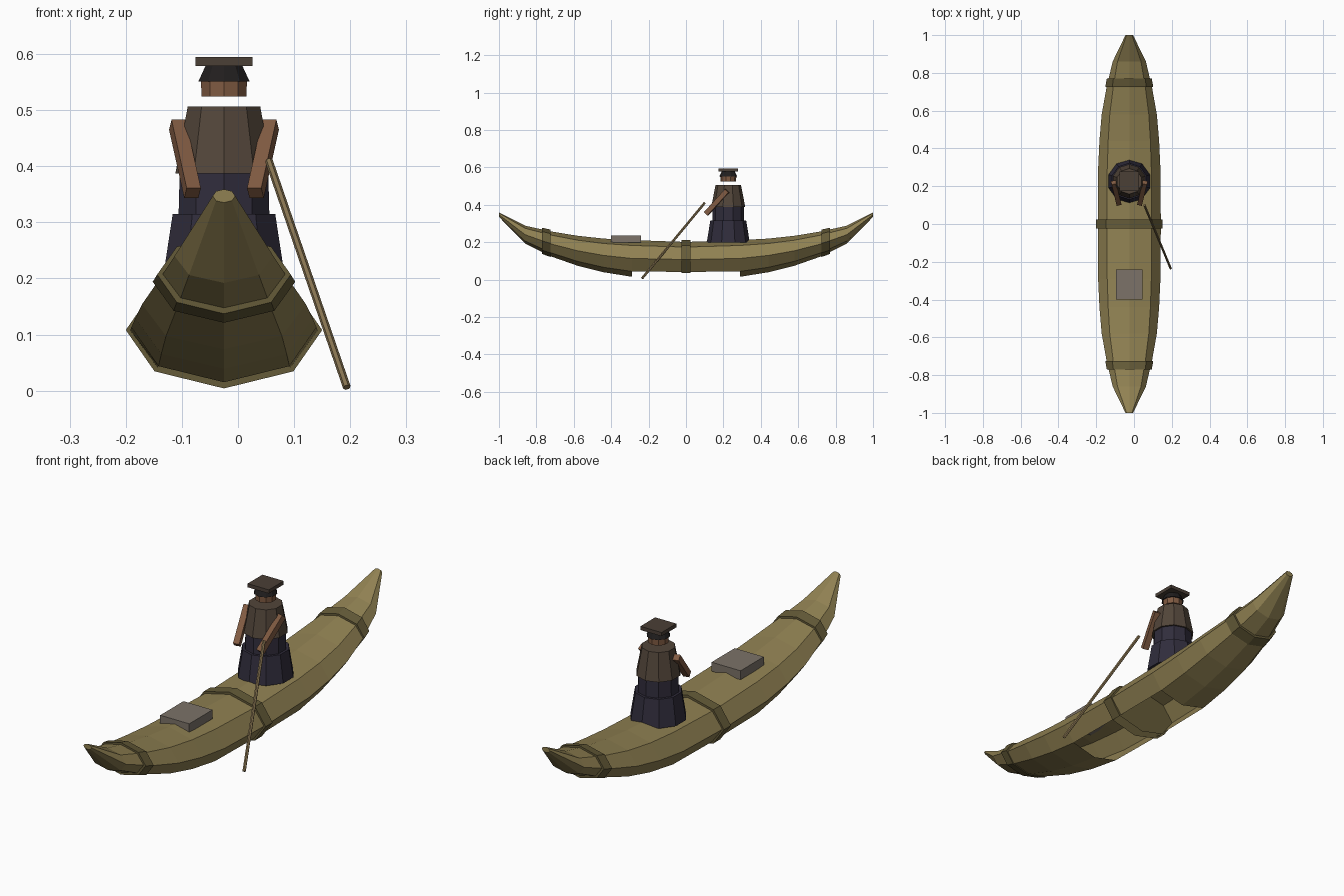
import bpy, math
from mathutils import Vector

if "Cube" in bpy.data.objects:
    bpy.data.objects.remove(bpy.data.objects["Cube"])

CX = -0.025  # centreline of boat and rower


def mat(name, col):
    m = bpy.data.materials.new(name)
    m.diffuse_color = (*col, 1)
    m.use_nodes = True
    m.node_tree.nodes["Principled BSDF"].inputs["Base Color"].default_value = m.diffuse_color
    return m


REED = mat("reed", (0.28, 0.22, 0.085))
ROPE = mat("rope", (0.13, 0.105, 0.04))
CLOTH = mat("dark_cloth", (0.03, 0.026, 0.045))
JACKET = mat("jacket_brown", (0.085, 0.06, 0.042))
SKIN = mat("skin", (0.22, 0.105, 0.055))
HAIR = mat("hair", (0.015, 0.013, 0.013))
HAT = mat("hat_brown", (0.07, 0.05, 0.037))
WOOD = mat("pole_wood", (0.24, 0.17, 0.08))
GREY = mat("bundle_grey", (0.2, 0.17, 0.14))


def make(name, verts, faces, m):
    me = bpy.data.meshes.new(name)
    me.from_pydata(verts, [], faces)
    me.materials.append(m)
    ob = bpy.data.objects.new(name, me)
    bpy.context.collection.objects.link(ob)
    return ob


def loft(name, rings, m, skip=lambda i, j: False):
    """Skin a list of equal rings, with flat end caps."""
    n = len(rings[0])
    verts = [v for r in rings for v in r]
    faces = [(i * n + j, i * n + (j + 1) % n, (i + 1) * n + (j + 1) % n, (i + 1) * n + j)
             for i in range(len(rings) - 1) for j in range(n) if not skip(i, j)]
    last = (len(rings) - 1) * n
    faces += [tuple(reversed(range(n))), tuple(range(last, last + n))]
    return make(name, verts, faces, m)


def hull_ring(y, hw, zc, hh):
    # eight-sided ellipse across the boat, vertex 0 on the right side
    return [(CX + hw * math.cos(a), y, zc - hh * math.sin(a))
            for a in (k * math.pi / 4 for k in range(8))]


def turned(name, profile, sides, m, y=0.226):
    rings = [[(CX + r * math.cos(a), y + r * math.sin(a), z)
              for a in (2 * math.pi * (k + 0.5) / sides for k in range(sides))]
             for r, z in profile]
    return loft(name, rings, m)


def bar(name, a, b, w, m, sides=4):
    a, b = Vector(a), Vector(b)
    q = (b - a).to_track_quat('Z', 'Y')
    r = w / 2 / math.cos(math.pi / sides)
    rings = [[p + q @ Vector((r * math.cos(t), r * math.sin(t), 0))
              for t in (2 * math.pi * (k + 0.5) / sides for k in range(sides))]
             for p in (a, b)]
    return loft(name, rings, m)


def box(name, lo, hi, m):
    ring = lambda z: [(lo[0], lo[1], z), (hi[0], lo[1], z), (hi[0], hi[1], z), (lo[0], hi[1], z)]
    return loft(name, [ring(lo[2]), ring(hi[2])], m)


# Hull: half stations (y, half width, centre z, half height), mirrored
half = [(0.29, 0.165, 0.113, 0.098), (0.44, 0.158, 0.129, 0.09), (0.58, 0.146, 0.154, 0.08),
        (0.72, 0.121, 0.19, 0.067), (0.86, 0.088, 0.24, 0.048), (1.0, 0.02, 0.347, 0.012)]
stations = ([(-y, w, z, h) for y, w, z, h in reversed(half)]
            + [(0, 0.167, 0.107, 0.094)] + half)
# the two keel strips are open amidships
loft("hull", [hull_ring(*s) for s in stations], REED,
     skip=lambda i, j: i in (5, 6) and j in (1, 2))

# Lashing bands
loft("middle_band", [hull_ring(y, 0.175, 0.108, 0.104) for y in (-0.024, 0.024)], ROPE,
     skip=lambda i, j: j in (1, 2))
for s, nm in ((-1, "front_band"), (1, "back_band")):
    ends = [(0.725, 0.127, 0.194, 0.073), (0.77, 0.119, 0.207, 0.07)]
    rings = [hull_ring(s * y, w, z, h) for y, w, z, h in ends]
    loft(nm, rings if s > 0 else rings[::-1], ROPE)

# Cargo bundle on the deck
box("cargo_box", (-0.095, -0.4, 0.197), (0.045, -0.24, 0.236), GREY)

# Rower: skirt, waist, jacket, head, hair, hat
turned("skirt", [(0.115, 0.197), (0.096, 0.315)], 10, CLOTH)
turned("waist", [(0.085, 0.315), (0.083, 0.388)], 10, CLOTH)
turned("jacket", [(0.091, 0.387), (0.068, 0.506)], 10, JACKET)
turned("head", [(0.042, 0.524), (0.043, 0.551)], 10, SKIN)
turned("hair", [(0.048, 0.551), (0.034, 0.58)], 10, HAIR)
box("hat", (CX - 0.051, 0.175, 0.579), (CX + 0.051, 0.277, 0.595), HAT)

# Arms, mirrored about the rower
for s, nm in ((-1, "left_arm"), (1, "right_arm")):
    bar(nm, (CX + s * 0.083, 0.22, 0.474), (CX + s * 0.056, 0.108, 0.352), 0.026, SKIN)

# Punting pole
bar("pole", (0.055, 0.1, 0.41), (0.194, -0.235, 0.006), 0.012, WOOD, 6)

# Consistent outward normals
import bmesh
for ob in bpy.data.objects:
    bm = bmesh.new()
    bm.from_mesh(ob.data)
    bmesh.ops.recalc_face_normals(bm, faces=bm.faces)
    bm.to_mesh(ob.data)
    bm.free()
